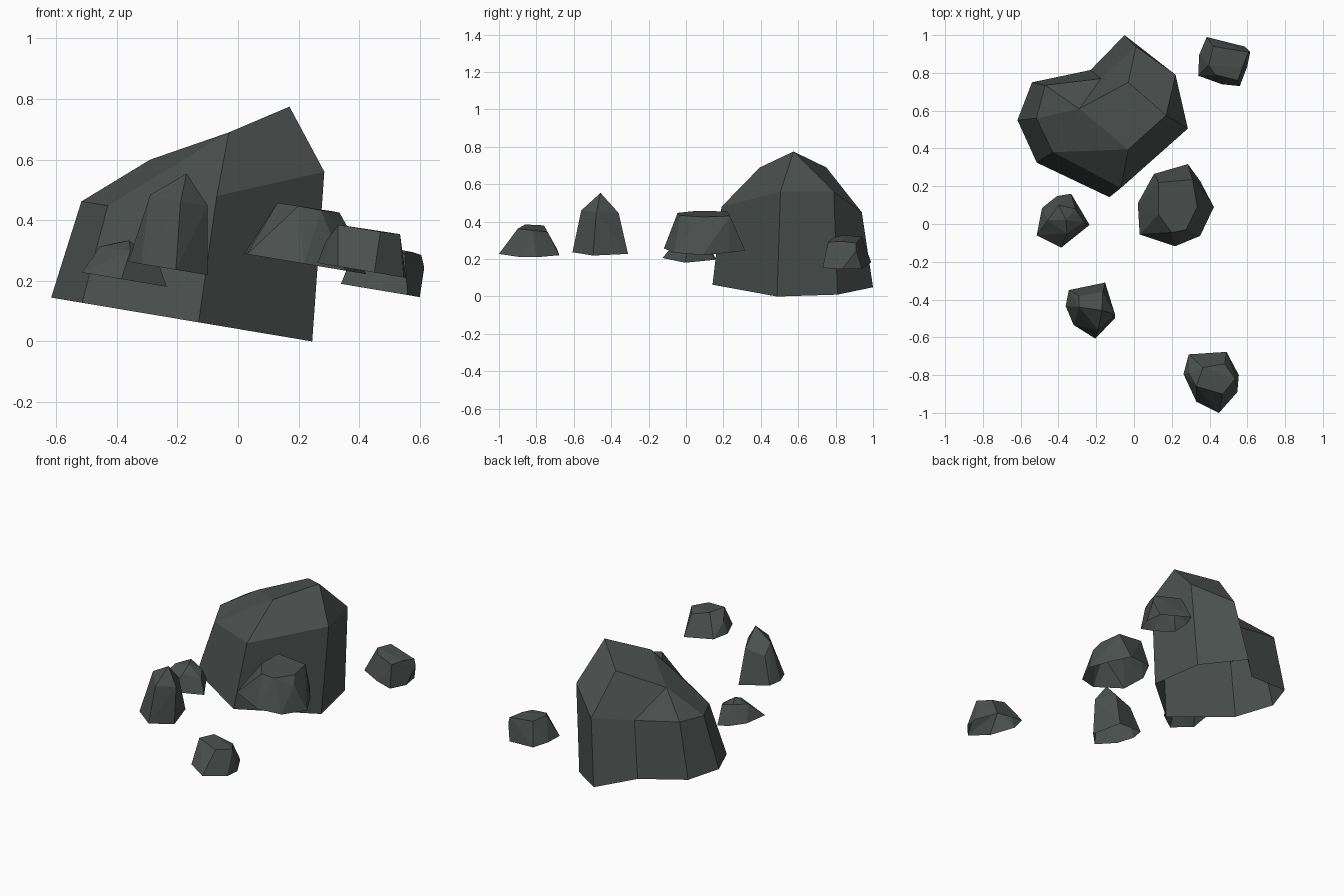
import bpy, bmesh

if "Cube" in bpy.data.objects:
    bpy.data.objects.remove(bpy.data.objects["Cube"])

stone = bpy.data.materials.new("dark slate grey")
stone.diffuse_color = (0.070, 0.082, 0.078, 1)
stone.use_nodes = True
stone.node_tree.nodes["Principled BSDF"].inputs["Base Color"].default_value = stone.diffuse_color

SLOPE = 0.168  # every rock sits on ground that falls towards +x


def finish(name, bm):
    """Open the hidden underside and make the object."""
    bmesh.ops.recalc_face_normals(bm, faces=bm.faces)
    bm.normal_update()
    under = [f for f in bm.faces if f.normal.z < -0.9]
    bmesh.ops.delete(bm, geom=under, context='FACES')
    me = bpy.data.meshes.new(name)
    bm.to_mesh(me)
    bm.free()
    me.materials.append(stone)
    bpy.context.collection.objects.link(bpy.data.objects.new(name, me))


def ground(points, z0):
    """Put flat outline points on the tilted ground; z0 is the height at x = 0."""
    return [(x, y, z0 - SLOPE * x) for x, y in points]


def small_rock(name, base, z0, upper):
    """Faceted stone: hull of a tilted base outline and its upper corners."""
    bm = bmesh.new()
    for p in ground(base, z0) + upper:
        bm.verts.new(p)
    res = bmesh.ops.convex_hull(bm, input=bm.verts[:])
    junk = {g for g in res["geom_interior"] + res["geom_unused"]
            if isinstance(g, bmesh.types.BMVert)}
    bmesh.ops.delete(bm, geom=list(junk), context='VERTS')
    bmesh.ops.dissolve_limit(bm, angle_limit=0.06, verts=bm.verts[:], edges=bm.edges[:])
    finish(name, bm)


# Large boulder: base ring, shoulder ring and a four-corner crown
base = ground([(-.05, 1.0), (.185, .81), (.245, .487), (-.13, .142),
               (-.515, .325), (-.617, .55), (-.54, .75), (-.23, .815)], .041)
shoulder = [(.01, .94, .45), (.22, .79, .56), (.285, .505, .56), (-.07, .19, .48),
            (-.43, .38, .448), (-.517, .56, .462), (-.47, .735, .475), (-.175, .77, .42)]
crown = [(-.03, .395, .69), (.17, .575, .775), (-.03, .75, .69), (-.29, .61, .60)]
bm = bmesh.new()
b, s, c = ([bm.verts.new(p) for p in ring] for ring in (base, shoulder, crown))
bm.faces.new(b)
for i in range(8):
    j = (i + 1) % 8
    bm.faces.new((b[i], b[j], s[j], s[i]))
for f in [(s[3], s[2], c[1], c[0]), (s[2], s[1], c[1]), (s[1], s[0], c[2], c[1]),
          (s[0], s[7], c[2]), (s[7], c[3], c[2]), (s[7], s[6], c[3]),
          (s[6], s[5], c[3]), (s[5], s[4], c[3]), (s[4], c[0], c[3]),
          (s[4], s[3], c[0]), tuple(c)]:
    bm.faces.new(f)
finish("large_boulder", bm)

# Scattered stones
small_rock("back_right_stone",
           [(.345, .895), (.385, .99), (.52, .955), (.585, .94), (.60, .835),
            (.56, .73), (.465, .74), (.34, .785)], .247,
           [(.615, .91, .244), (.605, .91, .285), (.42, .94, .32), (.395, .84, .328),
            (.43, .79, .315), (.55, .76, .29), (.575, .83, .295)])
small_rock("middle_stone",
           [(.285, .317), (.35, .228), (.423, .09), (.35, -.063),
            (.217, -.118), (.03, -.055), (.02, .11), (.106, .265)], .293,
           [(.13, .22, .455), (.13, .05, .457), (.20, -.045, .447), (.31, .235, .43),
            (.335, .09, .425), (.275, -.03, .433), (.36, .05, .38)])
small_rock("left_stone",
           [(-.333, .16), (-.407, .148), (-.487, .085), (-.515, -.06),
            (-.385, -.125), (-.235, -.005)], .141,
           [(-.456, .02, .313), (-.40, .10, .326), (-.36, .02, .333),
            (-.355, -.05, .30), (-.31, .08, .295), (-.265, .01, .265)])
small_rock("tall_stone",
           [(-.153, -.31), (-.345, -.35), (-.362, -.434), (-.32, -.534),
            (-.205, -.607), (-.10, -.497)], .202,
           [(-.328, -.44, .356), (-.29, -.44, .484), (-.17, -.457, .554),
            (-.10, -.48, .448), (-.19, -.56, .46), (-.165, -.36, .446), (-.29, -.38, .42)])
small_rock("front_right_stone",
           [(.29, -.69), (.49, -.677), (.555, -.80), (.547, -.89),
            (.45, -1.0), (.33, -.94), (.262, -.794)], .303,
           [(.33, -.86, .385), (.365, -.76, .38), (.47, -.90, .362), (.535, -.82, .354),
            (.48, -.74, .345), (.29, -.79, .33)])
